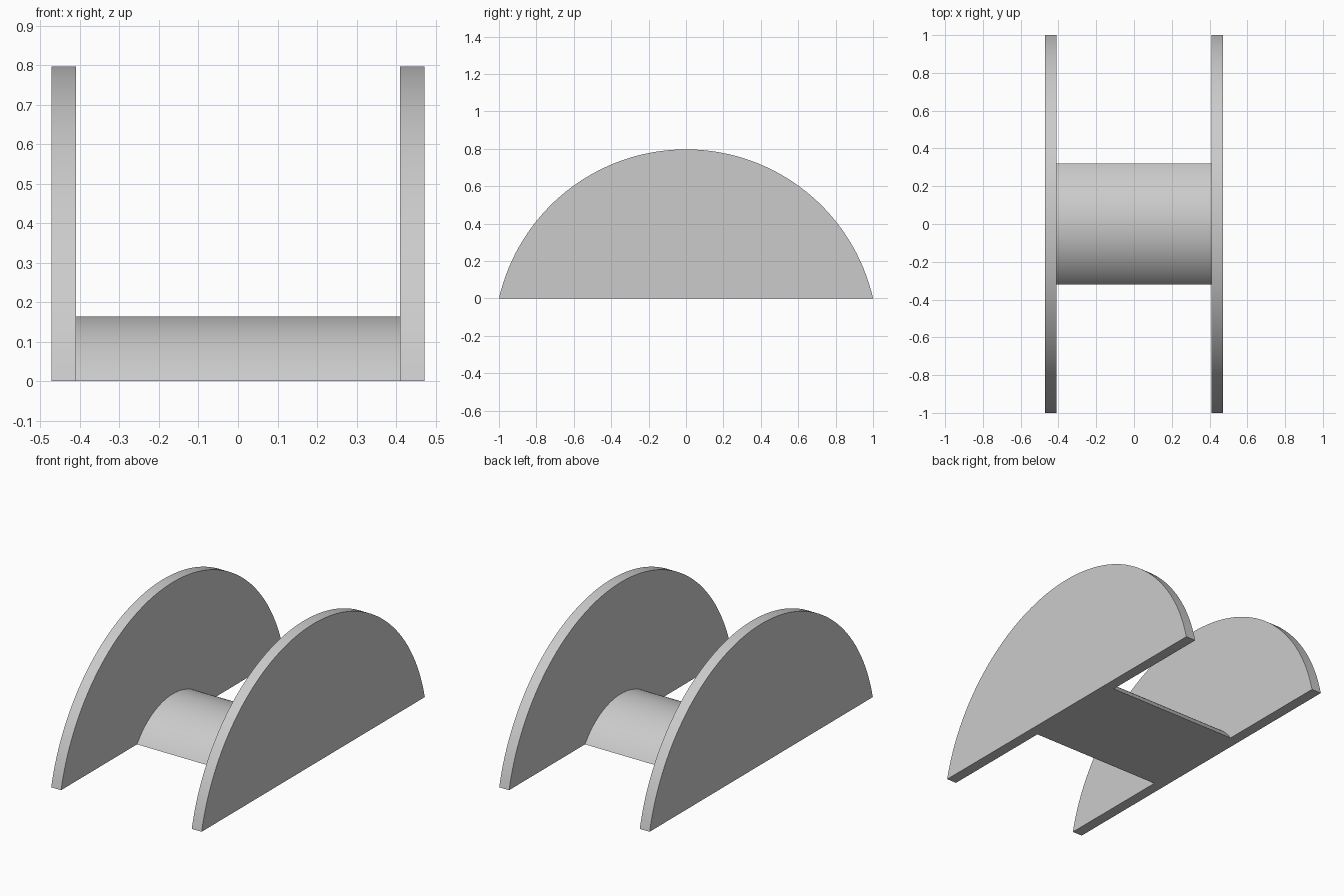
import bpy, bmesh, math

if "Cube" in bpy.data.objects:
    bpy.data.objects.remove(bpy.data.objects["Cube"])

CENTRE_Z = -0.229   # shared axis of all arcs, below the cut plane z = 0


def round_segment(name, radius, x0, x1, steps):
    """Part of an x-axis cylinder above z = 0, closed with a flat base."""
    a0 = math.asin(-CENTRE_Z / radius)
    bm = bmesh.new()
    ring = []
    for i in range(steps + 1):
        a = a0 + (math.pi - 2 * a0) * i / steps
        ring.append(bm.verts.new((x0, radius * math.cos(a),
                                  CENTRE_Z + radius * math.sin(a))))
    face = bm.faces.new(ring)
    ext = bmesh.ops.extrude_face_region(bm, geom=[face], use_keep_orig=True)
    for v in ext["geom"]:
        if isinstance(v, bmesh.types.BMVert):
            v.co.x = x1
    bmesh.ops.recalc_face_normals(bm, faces=bm.faces)
    mesh = bpy.data.meshes.new(name)
    bm.to_mesh(mesh)
    bm.free()
    obj = bpy.data.objects.new(name, mesh)
    bpy.context.collection.objects.link(obj)
    bpy.ops.object.select_all(action='DESELECT')
    obj.select_set(True)
    bpy.context.view_layer.objects.active = obj
    bpy.ops.object.shade_smooth_by_angle(angle=math.radians(30))
    return obj


# End discs
for side, s in (("left", -1), ("right", 1)):
    x0, x1 = sorted((s * 0.41, s * 0.472))
    round_segment(side + "_flange", 1.026, x0, x1, 64)

# Core between the discs
round_segment("core", 0.393, -0.41, 0.41, 48)
